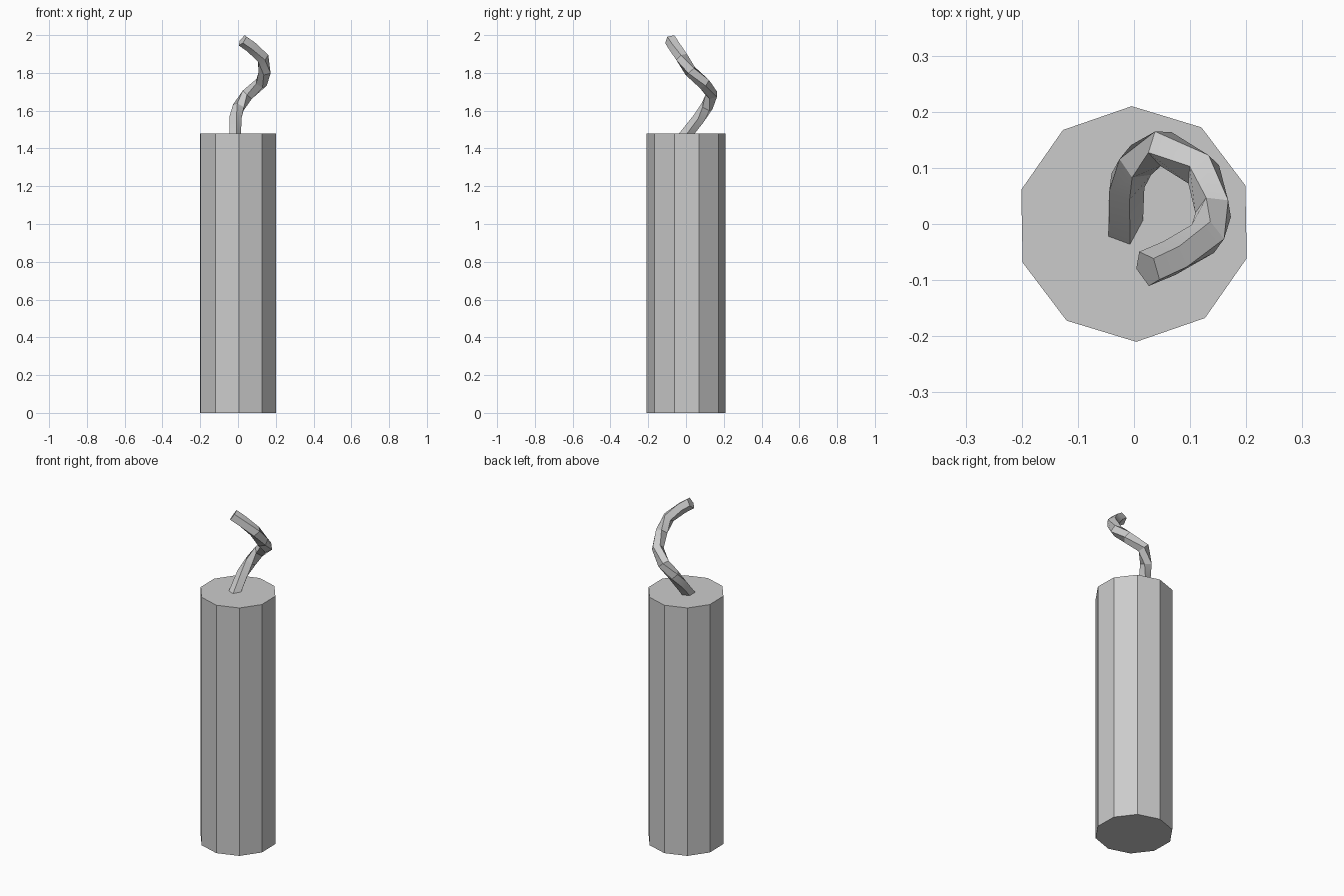
import bpy, bmesh, math
from mathutils import Vector

cube = bpy.data.objects.get("Cube")
if cube:
    bpy.data.objects.remove(cube, do_unlink=True)

# Single flat colour
grey = bpy.data.materials.new("light_grey")
grey.use_nodes = True
grey.diffuse_color = (0.6, 0.6, 0.6, 1)
grey.node_tree.nodes["Principled BSDF"].inputs["Base Color"].default_value = grey.diffuse_color

BODY_HEIGHT = 1.48

# Ten-sided body with a corner towards the back
bpy.ops.mesh.primitive_cylinder_add(vertices=10, radius=0.21, depth=BODY_HEIGHT,
                                    location=(0, 0, BODY_HEIGHT / 2),
                                    rotation=(0, 0, math.radians(1.1)))
body = bpy.context.object
body.name = "stick_body"
body.data.materials.append(grey)

# Curling fuse: centre line from the body up to the tip
path = [Vector(p) for p in (
    (-0.018, 0.005, BODY_HEIGHT), (-0.015, 0.07, 1.56), (0.005, 0.11, 1.62),
    (0.05, 0.137, 1.685), (0.122, 0.095, 1.745), (0.143, 0.024, 1.81),
    (0.130, -0.022, 1.88), (0.07, -0.06, 1.94), (0.024, -0.08, 1.973))]
SIDES, RADIUS = 5, 0.034
UP = Vector((0, 0, 1))

bm = bmesh.new()
rings = []
for i, p in enumerate(path):
    tangent = (path[min(i + 1, len(path) - 1)] - path[max(i - 1, 0)]).normalized()
    outward = UP.cross(tangent).normalized()
    above = tangent.cross(outward)
    ring = []
    for k in range(SIDES):
        a = math.radians(40) + math.tau * k / SIDES
        co = p + RADIUS * (math.cos(a) * outward + math.sin(a) * above)
        if i == 0:  # slide the root along the fuse onto the body's top
            co += tangent * (BODY_HEIGHT - co.z) / tangent.z
        ring.append(bm.verts.new(co))
    rings.append(ring)
for lower, upper in zip(rings, rings[1:]):
    for k in range(SIDES):
        n = (k + 1) % SIDES
        bm.faces.new((lower[k], lower[n], upper[n], upper[k]))
bm.faces.new(rings[0])
bm.faces.new(rings[-1])
bmesh.ops.recalc_face_normals(bm, faces=bm.faces)
mesh = bpy.data.meshes.new("fuse")
bm.to_mesh(mesh)
bm.free()
fuse = bpy.data.objects.new("fuse", mesh)
fuse.data.materials.append(grey)
bpy.context.collection.objects.link(fuse)

# Soft along the fuse, crisp across its corners
bpy.ops.object.select_all(action='DESELECT')
fuse.select_set(True)
bpy.context.view_layer.objects.active = fuse
bpy.ops.object.shade_smooth_by_angle(angle=math.radians(30))
